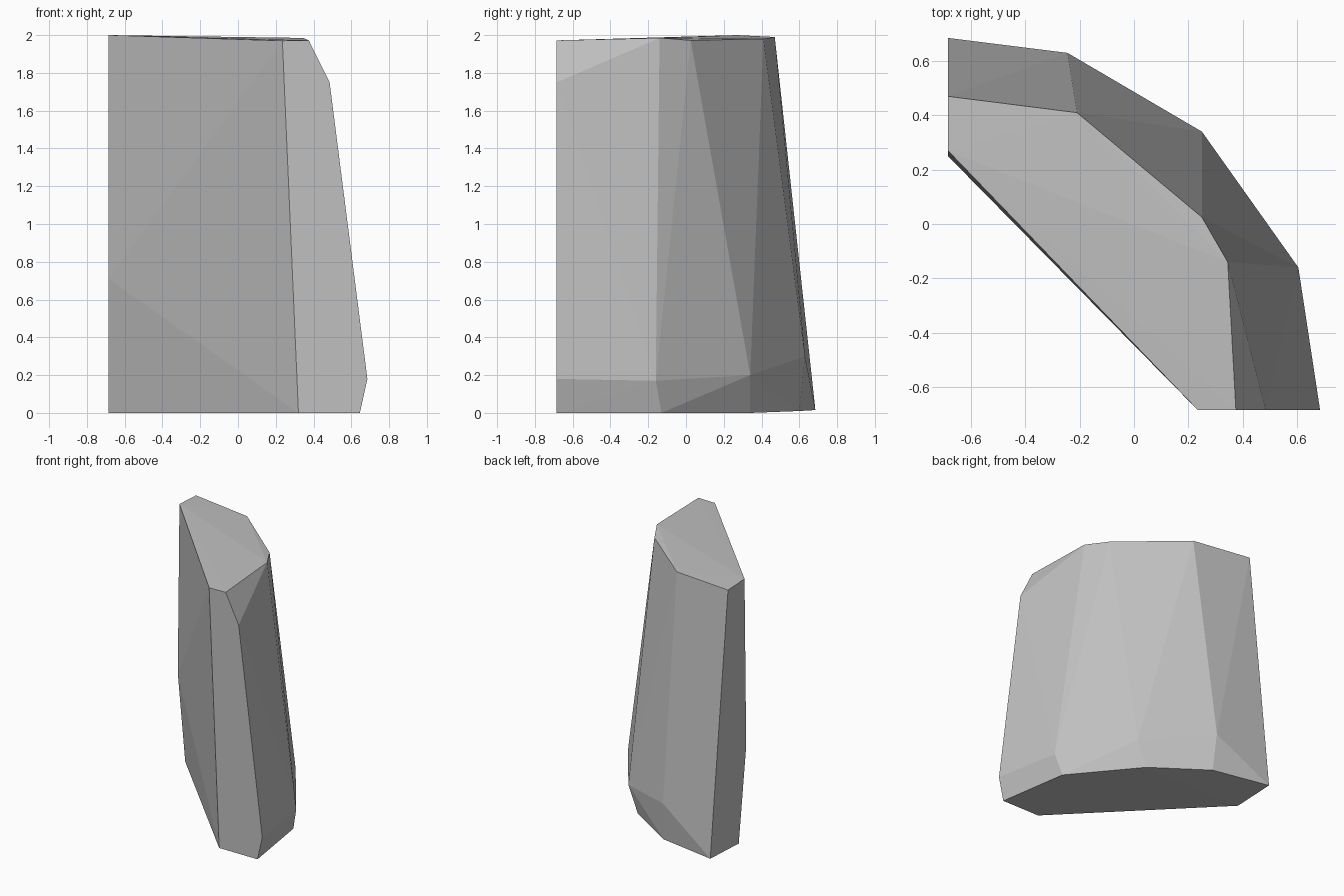
import bpy
import bmesh

cube = bpy.data.objects.get("Cube")
if cube:
    bpy.data.objects.remove(cube, do_unlink=True)

# Single stone colour
grey = bpy.data.materials.new("stone grey")
grey.use_nodes = True
colour = (0.53, 0.53, 0.53, 1)
grey.diffuse_color = colour
grey.node_tree.nodes["Principled BSDF"].inputs["Base Color"].default_value = colour

SIDE = 0.685  # the two flat cut sides lie at x = -SIDE and y = -SIDE

# Footprint, swollen shoulder above it, and tapered top of the stone
foot = [(0.32, -SIDE, 0), (0.645, -SIDE, 0), (0.56, -0.13, 0), (0.17, 0.34, 0),
        (-0.23, 0.6, 0.01), (-SIDE, SIDE, 0.015), (-SIDE, 0.34, 0)]
shoulder = [(SIDE, -SIDE, 0.18), (0.605, -0.16, 0.17), (0.25, 0.34, 0.2),
            (-0.245, 0.63, 0.3), (-SIDE, 0.25, 0.71)]
top = [(0.235, -SIDE, 1.97), (0.375, -SIDE, 1.972), (0.485, -SIDE, 1.75),
       (0.345, -0.14, 1.985), (0.25, 0.025, 1.972), (-0.21, 0.41, 1.98),
       (-SIDE, 0.47, 1.99), (-SIDE, 0.27, 2)]

# Faceted convex stone chunk wrapped around the rings
bm = bmesh.new()
for point in foot + shoulder + top:
    bm.verts.new(point)
hull = bmesh.ops.convex_hull(bm, input=bm.verts)
loose = [v for v in bm.verts if not v.link_faces]
bmesh.ops.delete(bm, geom=loose, context="VERTS")
bmesh.ops.dissolve_limit(bm, angle_limit=0.005, verts=bm.verts, edges=bm.edges)
bmesh.ops.recalc_face_normals(bm, faces=bm.faces)

mesh = bpy.data.meshes.new("stone_chunk")
bm.to_mesh(mesh)
bm.free()
mesh.materials.append(grey)
bpy.context.collection.objects.link(bpy.data.objects.new("stone_chunk", mesh))
